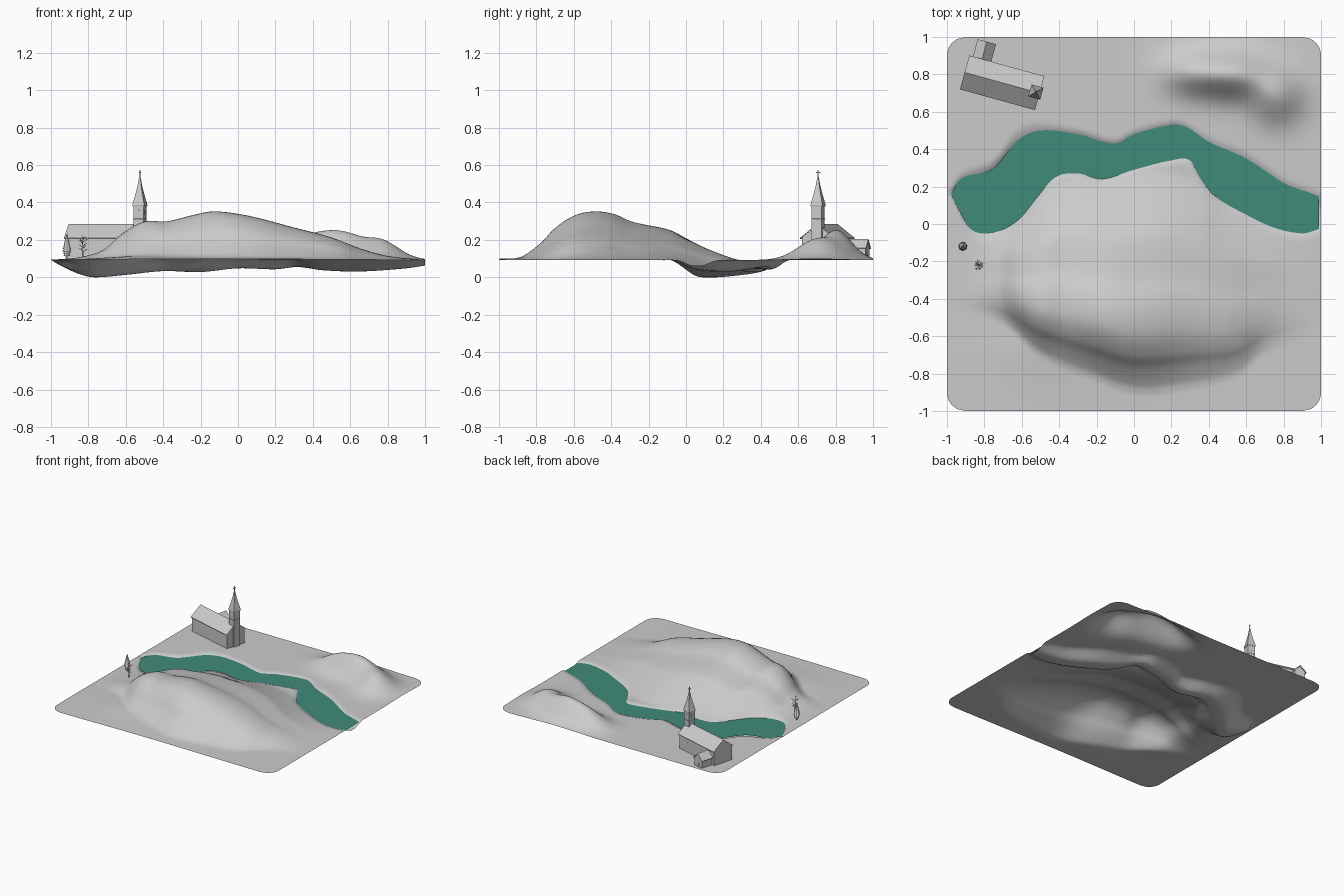
import bpy, bmesh, math, random
from mathutils import Matrix, Vector

if "Cube" in bpy.data.objects:
    bpy.data.objects.remove(bpy.data.objects["Cube"])

random.seed(4)
BASE = 0.093


def make(name, bm, matrix=None, smooth=False):
    bmesh.ops.recalc_face_normals(bm, faces=bm.faces)
    me = bpy.data.meshes.new(name)
    bm.to_mesh(me)
    bm.free()
    ob = bpy.data.objects.new(name, me)
    bpy.context.collection.objects.link(ob)
    if matrix:
        ob.matrix_world = matrix
    if smooth:
        me.shade_smooth()
    return ob


def curve(pts, x):
    """Smooth curve through (x, value) points."""
    n = len(pts)
    if x <= pts[0][0]:
        return pts[0][1]
    if x >= pts[-1][0]:
        return pts[-1][1]
    i = next(k for k in range(n - 1) if x <= pts[k + 1][0])

    def slope(k):
        a, b = pts[max(k - 1, 0)], pts[min(k + 1, n - 1)]
        return (b[1] - a[1]) / (b[0] - a[0])
    (x0, a), (x1, b) = pts[i], pts[i + 1]
    h = x1 - x0
    t = (x - x0) / h
    return ((2*t**3 - 3*t*t + 1) * a + (t**3 - 2*t*t + t) * h * slope(i)
            + (3*t*t - 2*t**3) * b + (t**3 - t*t) * h * slope(i + 1))


# river banks and depth along x
NORTH = [(-.975, .17), (-.93, .24), (-.75, .30), (-.62, .45), (-.5, .50), (-.3, .48), (-.1, .43),
         (0, .48), (.2, .53), (.28, .52), (.4, .44), (.6, .35), (.8, .22), (.9, .18), (1, .15)]
SOUTH = [(-.975, .15), (-.93, .06), (-.87, -.03), (-.78, -.05), (-.68, -.02), (-.6, .04), (-.52, .14),
         (-.42, .25), (-.3, .27), (-.17, .24), (0, .29), (.2, .34), (.3, .34), (.35, .25), (.43, .15),
         (.6, .05), (.75, -.02), (.9, -.05), (1, -.03)]
DEPTH = [(-1, 0), (-.95, .03), (-.85, .075), (-.77, .093), (-.6, .08), (-.4, .06), (-.2, .065),
         (0, .045), (.2, .05), (.32, .038), (.45, .055), (.65, .062), (.9, .045), (1, .03)]
# main hill: ridge height along x, front foot line, back foot line, cross profile
RIDGE = [(-1, 0), (-.85, .012), (-.72, .05), (-.62, .135), (-.5, .195), (-.38, .195), (-.25, .225),
         (-.13, .246), (.05, .225), (.3, .165), (.5, .115), (.65, .06), (.8, .02), (1, 0)]
FOOT = [(-1, -.45), (-.7, -.54), (-.5, -.71), (-.2, -.84), (0, -.91), (.2, -.9), (.55, -.82),
        (.7, -.7), (1, -.6)]
BACK = [(-1, -.1), (-.75, -.05), (-.6, .05), (-.4, .22), (-.1, .25), (.15, .28), (.35, .22),
        (.5, .1), (.75, -.02), (1, -.05)]
CROSS = [(0, 0), (.04, .06), (.12, .36), (.174, .65), (.26, .92), (.35, 1), (.435, .95), (.52, .8),
         (.7, .64), (.78, .46), (.87, .25), (.957, .07), (1, 0)]


def bump(x, y, cx, cy, h, rx, ry):
    return h * math.exp(-((x - cx) / rx) ** 2 - ((y - cy) / ry) ** 2)


def height(x, y):
    s, n = curve(SOUTH, x), curve(NORTH, x)
    f, b = curve(FOOT, x), curve(BACK, x)
    z = BASE + curve(RIDGE, x) * curve(CROSS, (y - f) / (b - f))
    z += bump(x, y, -.1, -.62, .014, .6, .42) + bump(x, y, -.5, -.65, .014, .25, .18)
    # far hill
    z += bump(x, y, .33, .81, .1, .17, .11) + bump(x, y, .55, .8, .132, .17, .12)
    z += bump(x, y, .76, .69, .1, .14, .14)
    u = abs(y - (s + n) / 2) / max((n - s) / 2, .01)
    v = min(max((u - .2) / 1.1, 0), 1)
    return max(z - curve(DEPTH, x) * (1 - v * v * (3 - 2 * v)), 0)


# terrain sheet with rounded corners
N, R = 130, .1
bm = bmesh.new()
rows = []
for j in range(N + 1):
    y = math.sin(math.pi / 2 * (2 * j / N - 1)) * .3 + (2 * j / N - 1) * .7
    d = max(abs(y) - (1 - R), 0)
    w = 1 - R + math.sqrt(max(R * R - d * d, 0))
    rows.append([bm.verts.new((x, y, height(x, y)))
                 for x in (w * (2 * i / N - 1) for i in range(N + 1))])
for a, b in zip(rows, rows[1:]):
    for i in range(N):
        bm.faces.new((a[i], a[i + 1], b[i + 1], b[i]))
make("terrain", bm, smooth=True)

# river water surface
bm = bmesh.new()
rows = []
for i in range(101):
    x = -.975 + 1.965 * i / 100
    rows.append([bm.verts.new((x, c, .085)) for c in (curve(SOUTH, x), curve(NORTH, x))])
for a, b in zip(rows, rows[1:]):
    bm.faces.new((a[0], b[0], b[1], a[1]))
water = make("river_water", bm)
mat = bpy.data.materials.new("water_green")
mat.diffuse_color = (.05, .26, .19, 1)
mat.use_nodes = True
mat.node_tree.nodes["Principled BSDF"].inputs["Base Color"].default_value = mat.diffuse_color
water.data.materials.append(mat)

# church, in its own rotated frame
CHURCH = Matrix.Translation((-.705, .755, 0)) @ Matrix.Rotation(math.radians(-15.4), 4, 'Z')


def prism(name, prof, a, b, along='x', shift=0):
    """Extrude a (side, z) profile from a to b along a church axis."""
    bm = bmesh.new()
    ends = [[bm.verts.new((t, p + shift, z) if along == 'x' else (p + shift, t, z))
             for p, z in prof] for t in (a, b)]
    bm.faces.new(ends[0])
    bm.faces.new(ends[1])
    for i in range(len(prof)):
        k = (i + 1) % len(prof)
        bm.faces.new((ends[0][i], ends[0][k], ends[1][k], ends[1][i]))
    return make(name, bm, CHURCH)


def house(name, half, eave, ridge, a, b, along, shift=0):
    prism(name + "_walls", [(-half, .095), (half, .095), (half, eave), (0, ridge - .007), (-half, eave)],
          a, b, along, shift)
    o = half + .009
    e = eave - .004
    prism(name + "_roof", [(-o, e), (0, ridge), (o, e), (o, e - .005), (0, ridge - .006), (-o, e - .005)],
          a - .006, b + .006, along, shift)


def stack(name, rings, cx):
    """Square tower section from (half width, z) rings."""
    bm = bmesh.new()
    loops = [[bm.verts.new((cx + sx * h, sy * h, z))
              for sx, sy in ((-1, -1), (1, -1), (1, 1), (-1, 1))] for h, z in rings]
    bm.faces.new(loops[0])
    bm.faces.new(loops[-1])
    for a, b in zip(loops, loops[1:]):
        for i in range(4):
            bm.faces.new((a[i], a[(i + 1) % 4], b[(i + 1) % 4], b[i]))
    return make(name, bm, CHURCH)


house("nave", .085, .215, .285, -.202, .202, 'x')
house("annex", .042, .16, .204, .05, .184, 'y', -.137)
TX = .187
stack("tower", [(.028, .095), (.028, .308), (.0295, .309), (.0295, .313), (.028, .314), (.028, .385)], TX)
stack("spire", [(.031, .378), (.033, .386), (.025, .42), (.017, .455), (.010, .49), (.0025, .54)], TX)
stack("cross_post", [(.002, .53), (.002, .574)], TX)
prism("cross_arm", [(-.012, .557), (.012, .557), (.012, .562), (-.012, .562)], TX - .002, TX + .002)


# arched windows and doors
def arch(w, z0, z1):
    return [(-w, z0), (w, z0), (w, z1 - w), (w * .6, z1 - w * .3), (0, z1),
            (-w * .6, z1 - w * .3), (-w, z1 - w)]


for side in (-1, 1):
    for x in (-.05, .03, .11):
        prism("nave_window", arch(.005, .152, .172), side * .08, side * .086, 'y', x)
    prism("belfry_window", arch(.006, .335, .362), side * .02, side * .029, 'y', TX)
    prism("belfry_window", arch(.006, .335, .362), TX + side * .02, TX + side * .029)
prism("annex_door", arch(.009, .095, .13), .178, .186, 'y', -.137)


# trees
def cone(bm, a, b, r1, r2, sides):
    a, b = Vector(a), Vector(b)
    d = b - a
    m = Matrix.Translation((a + b) / 2) @ d.to_track_quat('Z', 'Y').to_matrix().to_4x4()
    bmesh.ops.create_cone(bm, cap_ends=True, segments=sides, radius1=r1, radius2=r2,
                          depth=d.length, matrix=m)


px, py = -.915, -.12
g = height(px, py)
bm = bmesh.new()
cone(bm, (px, py, g - .005), (px, py, g + .04), .004, .003, 6)
for k, r in enumerate((.018, .022, .025, .024, .021, .018, .014, .010)):
    z = g + .02 + k * .0125
    cone(bm, (px, py, z), (px, py, z + .03), r, .002, 7)
make("conifer", bm)

bx, by = -.83, -.22
g = height(bx, by)
bm = bmesh.new()
cone(bm, (bx, by, g - .005), (bx, by, g + .12), .004, .001, 6)
for k in range(11):
    ang = k * 2.4
    p = Vector((bx, by, g + .03 + k * .0065))
    tip = p + Vector((math.cos(ang), math.sin(ang), .6)) * random.uniform(.022, .034)
    cone(bm, p, tip, .0022, .0008, 5)
    mid = p.lerp(tip, .55)
    for s in (-1, 1):
        twig = Vector((math.cos(ang + s), math.sin(ang + s), .7)) * .012
        cone(bm, mid, mid + twig, .0013, .0005, 4)
make("bare_tree", bm)
